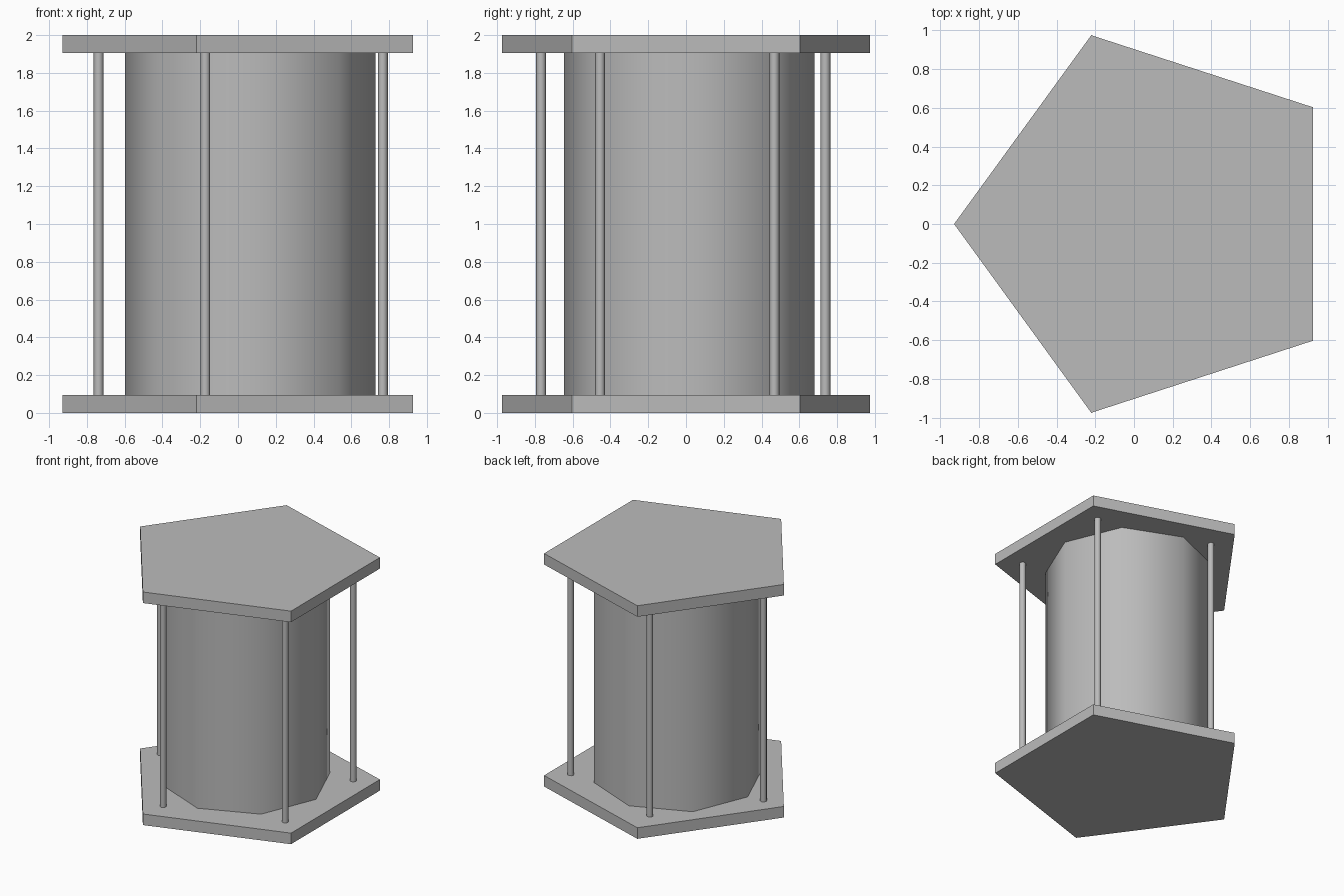
import bpy
from math import pi, radians

cube = bpy.data.objects.get("Cube")
if cube:
    bpy.data.objects.remove(cube, do_unlink=True)

GREY = (0.5, 0.5, 0.5, 1.0)
grey = bpy.data.materials.new("plain_grey")
grey.use_nodes = True
grey.diffuse_color = GREY
grey.node_tree.nodes["Principled BSDF"].inputs["Base Color"].default_value = GREY


def prism(name, sides, radius, x, y, z0, z1, turn=0.0, smooth=False):
    """Upright prism whose first corner points along +x plus the given turn."""
    bpy.ops.mesh.primitive_cylinder_add(vertices=sides, radius=radius, depth=z1 - z0,
                                        location=(x, y, (z0 + z1) / 2))
    obj = bpy.context.object
    obj.name = name
    # The primitive's first corner lies on +y
    obj.rotation_euler.z = turn - pi / 2
    obj.data.materials.append(grey)
    if smooth:
        bpy.ops.object.shade_smooth_by_angle(angle=radians(60))
    return obj


THICK = 0.095
TOP = 2.0

# Pentagonal end plates
for name, z in (("bottom_plate", 0.0), ("top_plate", TOP - THICK)):
    prism(name, 5, 1.025, 0.096, 0.0, z, z + THICK, turn=pi)

# Eight-sided drum, shaded smooth
prism("drum", 8, 0.663, 0.065, 0.018, THICK, TOP - THICK, smooth=True)

# Slim posts near the plate corners
posts = {
    "left_front_post": (0.767, -0.455),
    "left_back_post": (0.767, 0.468),
    "back_post": (-0.174, 0.738),
    "right_post": (-0.738, 0.003),
    "front_post": (-0.173, -0.767),
}
for name, (x, y) in posts.items():
    prism(name, 8, 0.026, x, y, THICK, TOP - THICK, smooth=True)
